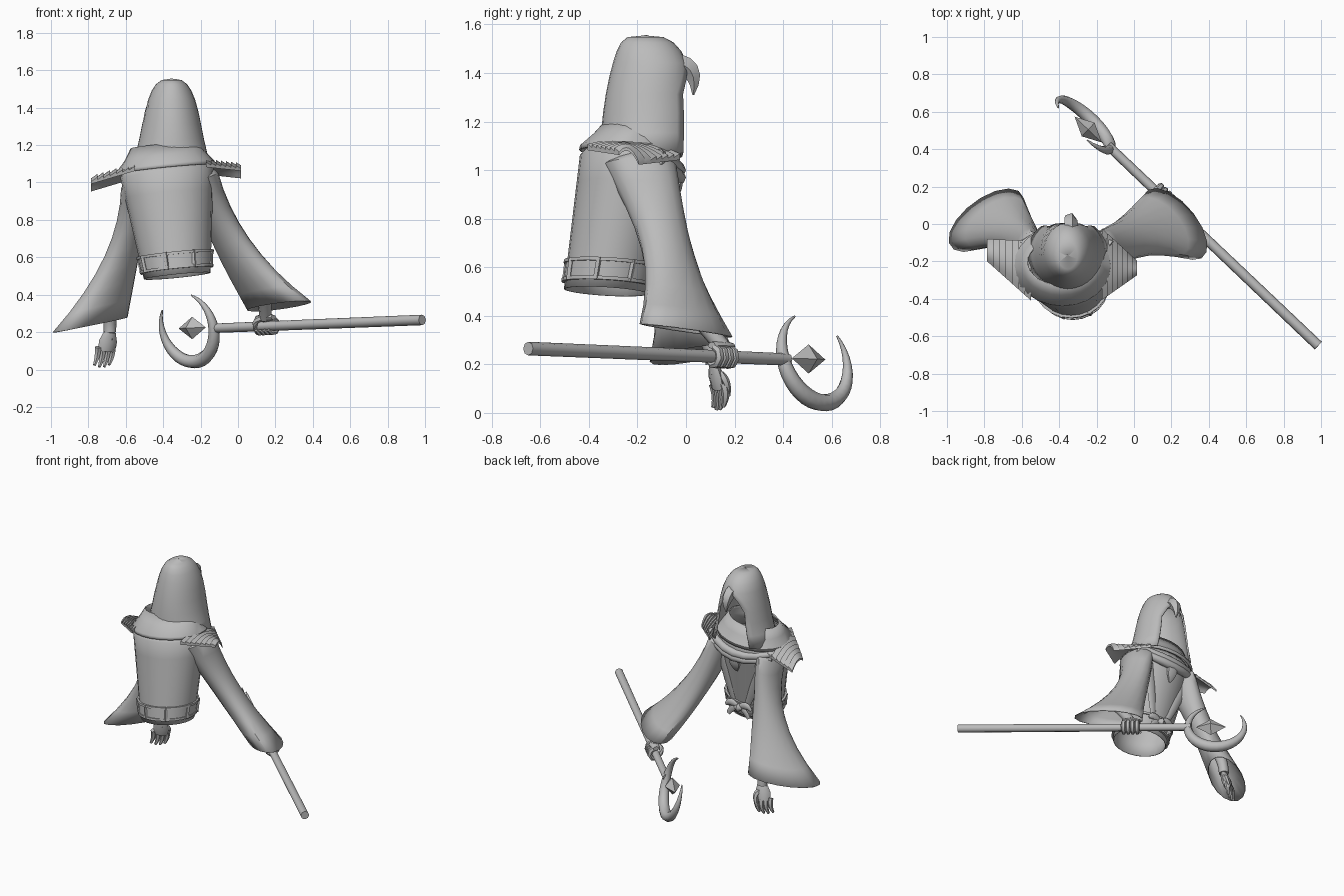
import bpy, bmesh
from math import sin, cos, radians, pi
from mathutils import Vector

if "Cube" in bpy.data.objects:
    bpy.data.objects.remove(bpy.data.objects["Cube"])

X, Y, Z = Vector((1, 0, 0)), Vector((0, 1, 0)), Vector((0, 0, 1))

# One plain colour for everything
grey = bpy.data.materials.new("plain grey")
grey.use_nodes = True
colour = (.5, .5, .5, 1)
grey.diffuse_color = colour
grey.node_tree.nodes["Principled BSDF"].inputs["Base Color"].default_value = colour


def ellipse(centre, across, forward, sides, gap=0):
    """Ring of points from the forward side round; gap is half the opening angle."""
    ring = []
    for i in range(sides + 1):
        angle = gap + (2 * pi - 2 * gap) * i / sides
        ring.append(centre + across * sin(angle) + forward * cos(angle))
    return ring


def loft(name, rings, capped=False, thickness=0, sharp=40):
    """Skin a list of equal rings, weld the seam and shade the result."""
    bm = bmesh.new()
    rows = [[bm.verts.new(point) for point in ring] for ring in rings]
    for lower, upper in zip(rows, rows[1:]):
        for i in range(len(lower) - 1):
            bm.faces.new((lower[i], lower[i + 1], upper[i + 1], upper[i]))
    if capped:
        bm.faces.new(rows[0])
        bm.faces.new(rows[-1])
    bmesh.ops.remove_doubles(bm, verts=bm.verts, dist=.0005)
    bmesh.ops.recalc_face_normals(bm, faces=bm.faces)
    mesh = bpy.data.meshes.new(name)
    bm.to_mesh(mesh)
    bm.free()
    mesh.materials.append(grey)
    part = bpy.data.objects.new(name, mesh)
    bpy.context.collection.objects.link(part)
    if thickness:
        shell = part.modifiers.new("cloth thickness", "SOLIDIFY")
        shell.thickness = thickness
    bpy.ops.object.select_all(action="DESELECT")
    part.select_set(True)
    bpy.context.view_layer.objects.active = part
    bpy.ops.object.shade_smooth_by_angle(angle=radians(sharp))


def tube(name, path, start, middle, end, ref=Z, squash=1, sides=8):
    """Sweep an oval along a path, swelling from start to middle to end radius."""
    rings = []
    last = len(path) - 1
    for i, point in enumerate(path):
        along = (path[min(i + 1, last)] - path[max(i - 1, 0)]).normalized()
        side = along.cross(ref).normalized()
        t = i / last
        bulge = middle - (start + end) / 2
        radius = start + (end - start) * t + bulge * sin(pi * t)
        rings.append(ellipse(point, side * radius, side.cross(along) * radius * squash, sides))
    loft(name, rings, capped=True, sharp=50)


def bend(start, control, end, steps=8):
    """Quadratic curve between two points."""
    return [start.lerp(control, i / steps).lerp(control.lerp(end, i / steps), i / steps)
            for i in range(steps + 1)]


def body_ring(z, grow=0):
    """Section of the leaning body at a height; point zero is the chest side."""
    rise = z - .5
    centre = Vector((-.325 - rise * .1, -.33 + rise * .18, z))
    width, depth = .178 + rise * .13 + grow, .173 + rise * .06 + grow
    return ellipse(centre, (X + Z * .1) * width, (Y - Z * .06) * depth, 24)


# Robe body, open at the hem and closed in at the shoulders
heights = [.5 + .11 * i for i in range(6)]
loft("robe_body", [body_ring(z) for z in heights] + [body_ring(1.09, -.03)], thickness=.005)

# Belt with raised rims and loops
low, high, rim, band = .53, .62, .014, .007
loft("belt", [body_ring(z, grow) for z, grow in (
    (low, 0), (low, rim), (low + rim, rim), (low + rim, band),
    (high - rim, band), (high - rim, rim), (high, rim), (high, 0))], sharp=30)
for k in range(1, 24, 3):
    ends = [body_ring(z, band)[k] for z in (low, high)]
    tube("belt_loop", ends, .012, .012, .012, ref=X + Y * .3, sides=4)

# Knotted sash on the front of the belt, and coat lapels above it
knot = body_ring(.58, .02)[0]
tube("sash_knot", [knot + X * .03 * k for k in (-1, 0, 1)], .01, .03, .01)
for side in (-1, 1):
    out = X * side
    tube("sash_bow", bend(knot, knot + out * .06 + Z * .05, knot + out * .1), .01, .025, .01,
         ref=Y, squash=.5)
    tube("sash_tail", bend(knot, knot + out * .05, knot + out * .08 - Z * .06), .01, .02, .015,
         ref=Y, squash=.3)
    edge = [body_ring(z)[side * k % 24] for z, k in ((1.05, 3), (.8, 2), (.6, 1))]
    tube("lapel", bend(*edge), .03, .04, .02, ref=Y, squash=.35)

# Hollow hood: a dome that flares at the hem, with a face opening in front
dome = []
for step in range(10):
    up, out = sin(radians(step * 10)), cos(radians(step * 10))
    centre = Vector((-.355, -.16 + .02 * up - .03 * up ** 8, 1.07 + .485 * up))
    width = .165 * out ** .7 + .05 * (1 - up) ** 4 + .005
    depth = .195 * out ** .55
    gap = radians(40) * max(0, min(1, 6 * (.75 - up)))
    dome.append(ellipse(centre, X * width, Y * depth, 24, gap))
dome.append([centre + Z * .002] * 25)
loft("hood", dome, thickness=.012)
brow = Vector((-.34, -.03, 1.44))
tube("hood_peak", bend(brow, brow + Y * .08 - Z * .02, brow + Y * .06 - Z * .13, 5), .04, .035, .004,
     ref=X, sides=5)

# Mantle spreading from the hood to the shoulders
loft("mantle", [body_ring(z, grow) for z, grow in (
    (1.2, -.09), (1.14, -.045), (1.09, .004), (1.07, .006))], thickness=.008)


def shoulder_wing(name, inner, outer, wide, narrow, slats=7):
    """Stepped plate of overlapping slats, arched from back to front."""
    rings = []
    for i in range(2 * slats):
        t = (i + 1) // 2 / slats
        middle = inner.lerp(outer, t)
        reach = Y * (wide + (narrow - wide) * t)
        arch = bend(middle - reach, middle + Z * .05, middle + reach - Z * .04)
        lift = Z * (.005 if i % 2 else .018)
        ring = [point + lift for point in arch] + [point - Z * .008 for point in reversed(arch)]
        rings.append(ring + ring[:1])
    loft(name, rings, capped=True, sharp=30)


shoulder_wing("right_shoulder_slats", Vector((-.55, -.25, 1.07)), Vector((-.785, -.14, 1)), .16, .06)
shoulder_wing("left_shoulder_slats", Vector((-.17, -.215, 1.09)), Vector((.015, -.235, 1.07)), .19, .04)

# Draped scarf across the chest with a hanging tie
throat = Vector((-.36, -.03, 1))
for drop in (0, .03):
    drape = [throat + X * .08 * k - Y * .009 * k * k + Z * (.005 * k * k + .008 * k - drop)
             for k in range(-3, 4)]
    tube("scarf", drape, .02, .03, .02)
tube("tie", bend(throat, throat - Z * .08, throat - Y * .03 - Z * .14), .03, .04, .008,
     ref=Y, squash=.5, sides=6)


def sleeve(name, shoulder, elbow, cuff, wide, deep):
    """Wide sleeve: rounded shoulder, slim at the elbow, flaring to an open cuff."""
    rings = []
    for i, centre in enumerate(bend(shoulder, elbow, cuff)):
        t = i / 8
        across = (X * .075 + Z * .03).lerp(wide, t ** 2.5)
        forward = (Y * .15).lerp(deep, t) * (1 - .33 * sin(pi * t))
        rings.append(ellipse(centre, across, forward, 16))
    top = [shoulder + Z * .05 + (point - shoulder) * .5 for point in rings[0]]
    loft(name, [top] + rings, thickness=.005)


sleeve("left_sleeve", Vector((-.18, -.19, 1.02)), Vector((-.08, -.06, .66)), Vector((.22, 0, .34)),
       X * .17 - Y * .09 + Z * .02, Y * .17 - X * .03 - Z * .02)
sleeve("right_sleeve", Vector((-.55, -.19, 1)), Vector((-.56, -.03, .66)), Vector((-.79, .02, .24)),
       X * .2 + Y * .12 + Z * .04, Y * .12 - X * .03)

# Staff
tail, head = Vector((.985, -.65, .265)), Vector((-.14, .42, .22))
shaft = (head - tail).normalized()
flat = shaft.cross(Z).normalized()
tube("staff", [tail, tail.lerp(head, .5), head], .028, .027, .025)

# Crescent head, leaning off the vertical and tapering to both tips
hub = Vector((-.27, .53, .225))
lean = Z * .965 - flat * .26
horn = [radians(112 + 10 * i) for i in range(29)]
tube("crescent", [hub + (shaft * cos(a) + lean * sin(a)) * .19 for a in horn],
     .004, .037, .004, ref=shaft.cross(lean))

# Crystal floating in the crescent
gem = Vector((-.245, .505, .222))
loft("crystal", [ellipse(gem + shaft * .1 * k, flat * .05 * size, Z * .06 * size, 4)
                 for k, size in ((-1, 0), (0, 1), (1, 0))], sharp=10)

# Left hand gripping the staff
grip = tail.lerp(head, .745)
knuckle = grip + Z * .045
tube("left_forearm", bend(Vector((.13, 0, .46)), knuckle - Y * .05 + Z * .06, knuckle), .045, .036, .034)
tube("left_palm", [knuckle + shaft * .06 * k for k in (-1, 0, 1)], .02, .036, .02, squash=.7)
for k in range(4):
    base = grip + shaft * (k * .03 - .05)
    curl = [radians(80 - 45 * j) for j in range(6)]
    tube("left_finger", [base + (flat * cos(a) + Z * sin(a)) * .038 for a in curl],
         .016, .018, .008, ref=shaft, sides=6)
tube("left_thumb", bend(knuckle, knuckle - flat * .08 + shaft * .04, grip + shaft * .06 - Z * .04),
     .016, .016, .008, sides=6)

# Right hand hanging open below the cuff
wrist = Vector((-.685, .115, .2))
palm = wrist - X * .02 + Y * .02 - Z * .1
tube("right_forearm", bend(wrist + Z * .23 - Y * .08, wrist + Z * .08, wrist), .045, .036, .034, ref=Y)
tube("right_palm", [wrist, wrist.lerp(palm, .5), palm], .034, .052, .046, ref=Y - X * .4, squash=.55)
for k in range(4):
    base = palm + X * (.035 - .026 * k) + Y * (.018 - .014 * k) + Z * .02
    length = Z * (.095 + .013 * sin(k))
    tube("right_finger", bend(base, base + Y * .02 - length / 2, base - X * .02 - length),
         .018, .016, .008, ref=Y, sides=6)
tube("right_thumb", bend(wrist - Z * .03, wrist + X * .04 + Y * .06 - Z * .05, wrist + Y * .06 - Z * .13),
     .02, .018, .008, ref=Y, sides=6)
